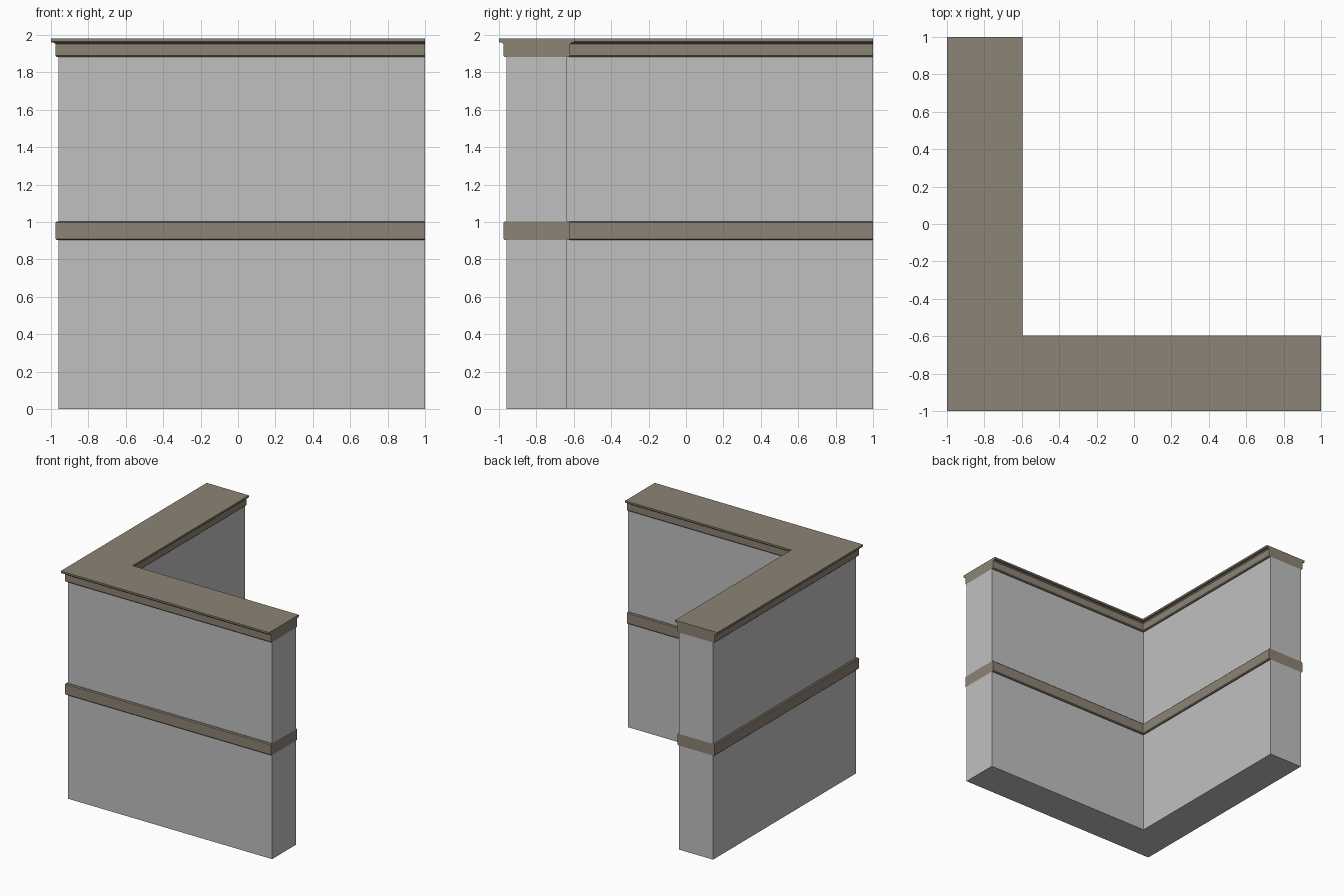
import bpy, bmesh

if "Cube" in bpy.data.objects:
    bpy.data.objects.remove(bpy.data.objects["Cube"])

MID = 0.7975   # distance of the wall centre line from the axes
HALF = 0.1625  # half thickness of the plain wall


def material(name, rgb):
    m = bpy.data.materials.new(name)
    m.diffuse_color = (*rgb, 1.0)
    m.use_nodes = True
    m.node_tree.nodes["Principled BSDF"].inputs["Base Color"].default_value = m.diffuse_color
    return m


def l_loft(name, profile, mat, bottom=False, top=False):
    """Loft L-shaped rings; profile = (projection from wall face, height)."""
    bm = bmesh.new()
    rings = []
    for d, z in profile:
        a, b = -MID - HALF - d, -MID + HALF + d
        outline = [(a, a), (1, a), (1, b), (b, b), (b, 1), (a, 1)]
        rings.append([bm.verts.new((x, y, z)) for x, y in outline])
    for lo, hi in zip(rings, rings[1:]):
        for i in range(6):
            j = (i + 1) % 6
            bm.faces.new((lo[i], lo[j], hi[j], hi[i]))
    # cap each L with two mitred quads
    for on, r, flip in ((bottom, rings[0], True), (top, rings[-1], False)):
        if on:
            for ids in ((0, 1, 2, 3), (0, 3, 4, 5)):
                q = [r[i] for i in ids]
                bm.faces.new(q[::-1] if flip else q)
    me = bpy.data.meshes.new(name)
    bm.to_mesh(me)
    bm.free()
    me.materials.append(mat)
    ob = bpy.data.objects.new(name, me)
    bpy.context.collection.objects.link(ob)
    return ob


plaster = material("wall grey", (0.53, 0.53, 0.53))
stone = material("trim brown", (0.265, 0.228, 0.178))

# plain wall, below and above the middle band
l_loft("lower_wall", [(0, 0), (0, 0.903)], plaster, bottom=True)
l_loft("upper_wall", [(0, 1.003), (0, 1.883)], plaster)

# middle band with small chamfers
l_loft("middle_band", [(0, 0.903), (0.009, 0.903), (0.016, 0.91),
                       (0.016, 0.996), (0.009, 1.003), (0, 1.003)], stone)

# top band and overhanging coping
l_loft("top_coping", [(0, 1.883), (0.009, 1.883), (0.016, 1.89),
                      (0.016, 1.952), (0.026, 1.96), (0.036, 1.96),
                      (0.04, 1.965), (0.04, 1.98)], stone, top=True)
